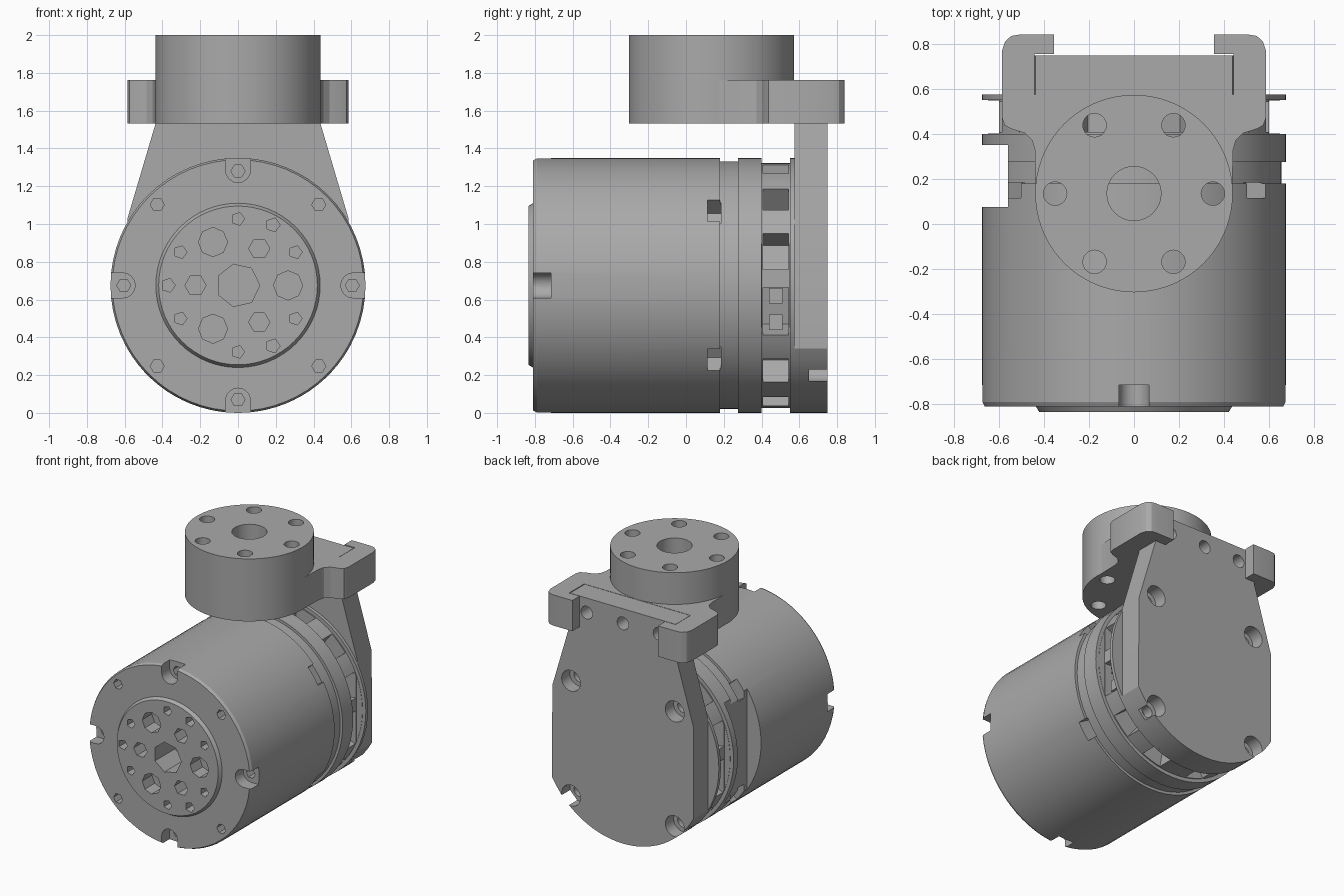
import bpy, bmesh
from math import sin, cos, pi, radians, asin

if "Cube" in bpy.data.objects:
    bpy.data.objects.remove(bpy.data.objects["Cube"])

AXIS_Z = 0.675      # height of the motor axis
MOTOR_R = 0.675

grey = bpy.data.materials.new("metal_grey")
grey.use_nodes = True
grey.diffuse_color = (0.4, 0.4, 0.4, 1)
grey.node_tree.nodes["Principled BSDF"].inputs["Base Color"].default_value = (0.4, 0.4, 0.4, 1)


def circle(cx, cy, r, n=32, turn=0.0):
    return [(cx + r * cos(turn + 2 * pi * i / n), cy + r * sin(turn + 2 * pi * i / n)) for i in range(n)]


def polar(r, deg):
    return r * cos(radians(deg)), AXIS_Z + r * sin(radians(deg))


def wedge(r1, r2, d1, d2):
    return [polar(r1, d1), polar(r2, d1), polar(r2, d2), polar(r1, d2)]


def box(x1, x2, z1, z2):
    return [(x1, z1), (x2, z1), (x2, z2), (x1, z2)]


def prism(bm, pts, axis, a, b):
    """Extrude a 2D outline along y or z from a to b."""
    def place(p, t):
        return (p[0], t, p[1]) if axis == "y" else (p[0], p[1], t)
    low = [bm.verts.new(place(p, a)) for p in pts]
    high = [bm.verts.new(place(p, b)) for p in pts]
    faces = [bm.faces.new(low), bm.faces.new(high[::-1])]
    for i in range(len(pts)):
        j = (i + 1) % len(pts)
        faces.append(bm.faces.new((low[i], high[i], high[j], low[j])))
    bmesh.ops.recalc_face_normals(bm, faces=faces)


def finish(name, bm):
    bmesh.ops.recalc_face_normals(bm, faces=bm.faces[:])
    mesh = bpy.data.meshes.new(name)
    bm.to_mesh(mesh)
    bm.free()
    obj = bpy.data.objects.new(name, mesh)
    bpy.context.collection.objects.link(obj)
    mesh.materials.append(grey)
    return obj


def solid(name, pts, axis, a, b):
    bm = bmesh.new()
    prism(bm, pts, axis, a, b)
    return finish(name, bm)


def cut(obj, prisms):
    """Subtract a list of (outline, axis, start, end) prisms."""
    bm = bmesh.new()
    for p in prisms:
        prism(bm, *p)
    cutter = finish("cutter", bm)
    cutter.hide_render = True
    mod = obj.modifiers.new("cut", "BOOLEAN")
    mod.operation = "DIFFERENCE"
    mod.solver = "EXACT"
    mod.object = cutter
    graph = bpy.context.evaluated_depsgraph_get()
    result = bpy.data.meshes.new_from_object(obj.evaluated_get(graph))
    obj.modifiers.clear()
    obj.data = result
    bpy.data.objects.remove(cutter)


def smooth(obj):
    bpy.ops.object.select_all(action="DESELECT")
    obj.select_set(True)
    bpy.context.view_layer.objects.active = obj
    bpy.ops.object.shade_smooth_by_angle(angle=radians(25))


# Motor body, turned around the y axis
profile = [(0, -0.835), (0.42, -0.835), (0.435, -0.81), (0.665, -0.81), (MOTOR_R, -0.79),
           (MOTOR_R, 0.18), (0.655, 0.18), (0.655, 0.275), (MOTOR_R, 0.275), (MOTOR_R, 0.4),
           (0.648, 0.4), (0.648, 0.55), (MOTOR_R, 0.55), (MOTOR_R, 0.575), (0, 0.575)]
bm = bmesh.new()
verts = [bm.verts.new((r, y, AXIS_Z)) for r, y in profile]
edges = [bm.edges.new(pair) for pair in zip(verts, verts[1:])]
bmesh.ops.spin(bm, geom=verts + edges, cent=(0, 0, AXIS_Z), axis=(0, 1, 0), angle=2 * pi, steps=64)
bmesh.ops.remove_doubles(bm, verts=bm.verts[:], dist=0.0005)
body = finish("motor_body", bm)

# Rim notches, flat sides and the connector recess
cuts = []
for k in range(4):
    a = k * pi / 2
    outline = [(0.61 + 0.066 * cos(t), 0.066 * sin(t)) for t in [pi / 2 + pi * i / 8 for i in range(9)]]
    outline += [(0.75, -0.066), (0.75, 0.066)]
    outline = [(u * cos(a) - v * sin(a), AXIS_Z + u * sin(a) + v * cos(a)) for u, v in outline]
    cuts.append((outline, "y", -0.9, -0.715))
cuts += [(box(0.6, 0.8, 0.2, 1.2), "y", 0.402, 0.548),
         (box(-0.8, -0.6, 0.2, 1.2), "y", 0.402, 0.548),
         (box(-0.8, -0.56, 0.2, 1.2), "y", 0.075, 0.35)]
cut(body, cuts)

# Face holes: centre, two rings of bolts, rim screws
holes = [(circle(0, AXIS_Z, 0.115, 7), "y", -0.9, -0.6)]
for k in range(3):
    holes.append((circle(*polar(0.265, 120 * k), 0.077, 8), "y", -0.9, -0.72))
    holes.append((circle(*polar(0.225, 120 * k + 60), 0.056, 6), "y", -0.9, -0.7))
    holes.append((circle(*polar(0.37, 120 * k + 60), 0.038, 5), "y", -0.9, -0.74))
for k in range(6):
    holes.append((circle(*polar(0.352, 60 * k + 30), 0.035, 5), "y", -0.9, -0.74))
for k in range(8):
    holes.append((circle(*polar(0.605, 45 * k), 0.037, 6), "y", -0.9, -0.64))

# Vent windows and shell slots, same on both sides
vents = [(8, 25), (-24, -1), (38, 52), (-52, -37), (66, 80), (-80, -66)]
for d1, d2 in vents:
    holes.append((wedge(0.5, 0.8, d1, d2), "y", 0.408, 0.542))
    holes.append((wedge(0.5, 0.8, 180 - d1, 180 - d2), "y", 0.408, 0.542))
for d in (36, -36, 144, -144):
    holes.append((wedge(0.57, 0.8, d - 6, d + 6), "y", 0.115, 0.185))
cut(body, holes)
smooth(body)

# Small posts inside the lower side windows
for side, name in ((1, "left"), (-1, "right")):
    for i, z in enumerate((0.48, 0.62)):
        x1, x2 = sorted((side * 0.48, side * 0.575))
        solid(f"{name}_vent_post_{i + 1}", box(x1, x2, z - 0.04, z + 0.04), "y", 0.44, 0.51)

# Rear mounting plate
corner = asin((0.34 - AXIS_Z) / MOTOR_R)
arc = [(MOTOR_R * cos(t), AXIS_Z + MOTOR_R * sin(t))
       for t in [corner + (-pi - 2 * corner) * i / 28 for i in range(29)]]
outline = [(-0.585, 1.03), (-0.437, 1.53), (-0.437, 1.76), (0.437, 1.76), (0.437, 1.53), (0.585, 1.03)]
plate = solid("rear_plate", outline + arc, "y", 0.575, 0.748)
corners = [(sx * 0.43, AXIS_Z + sz * 0.43) for sx in (-1, 1) for sz in (-1, 1)]
cut(plate, [(circle(x, z, 0.078, 24), "y", 0.65, 0.85) for x, z in corners]
    + [(circle(x, 1.65, 0.048, 20), "y", 0.6, 0.85) for x in (-0.3, 0, 0.3)])
cut(plate, [(circle(x, z, 0.045, 16), "y", 0.5, 0.85) for x, z in corners])
smooth(plate)

# Output flange and the clamp bracket that grips the plate
FLANGE_Y = 0.135
flange_holes = [(circle(0, FLANGE_Y, 0.12, 32), "z", 1.4, 2.1)]
for k in range(6):
    a = k * pi / 3
    flange_holes.append((circle(0.35 * cos(a), FLANGE_Y + 0.35 * sin(a), 0.052, 20), "z", 1.4, 2.1))
flange = solid("output_flange", circle(0, FLANGE_Y, 0.438, 72), "z", 1.532, 2.0)
cut(flange, flange_holes)
smooth(flange)

half = [(0.436, 0.17), (0.44, 0.33), (0.452, 0.372), (0.485, 0.403), (0.545, 0.422), (0.574, 0.438),
        (0.585, 0.47), (0.585, 0.77), (0.572, 0.81), (0.545, 0.834), (0.51, 0.84), (0.355, 0.84),
        (0.355, 0.755), (0.442, 0.755), (0.442, 0.575)]
bracket = solid("clamp_bracket", half + [(-x, y) for x, y in reversed(half)], "z", 1.532, 1.762)
cut(bracket, flange_holes)
smooth(bracket)
